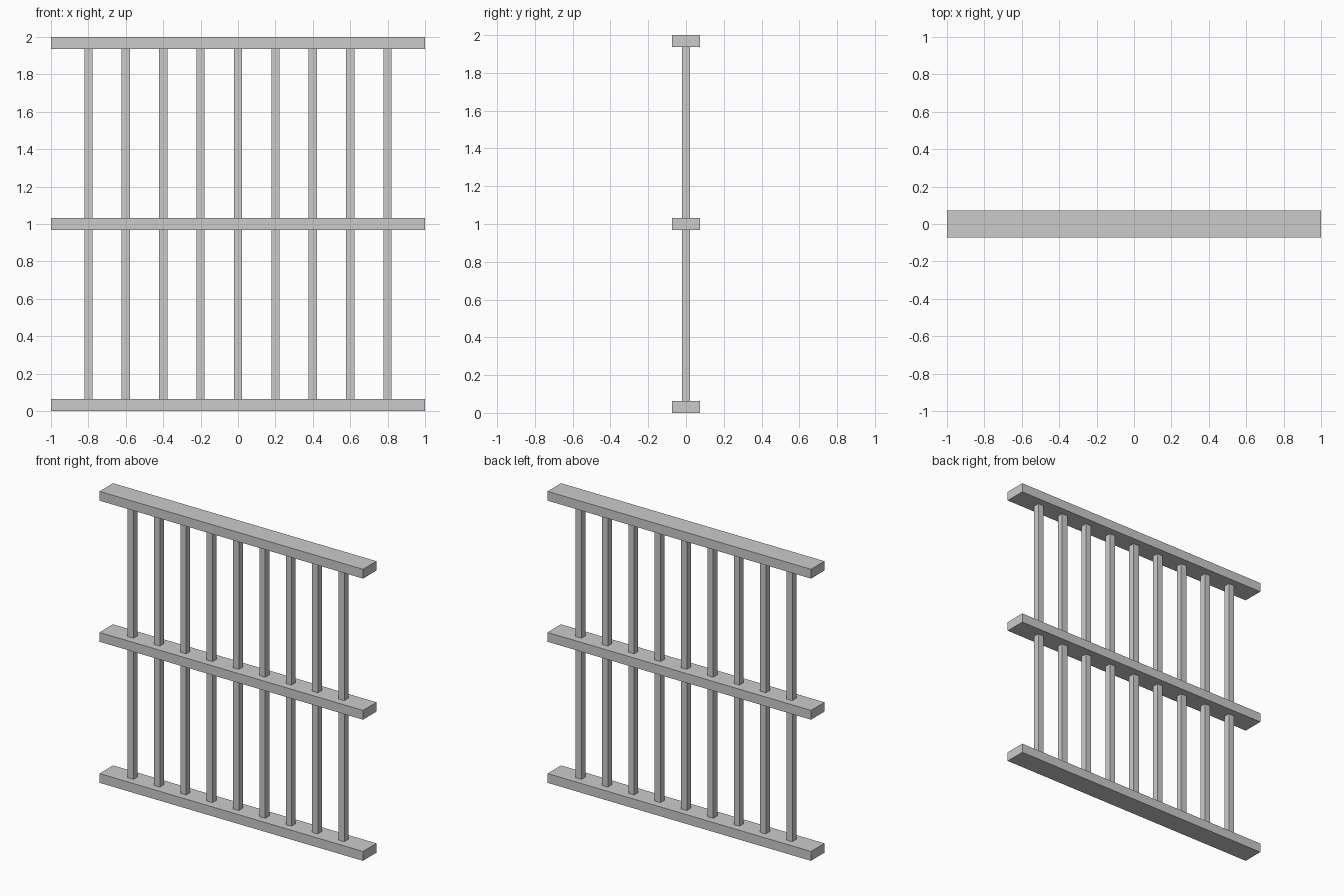
import bpy

if "Cube" in bpy.data.objects:
    bpy.data.objects.remove(bpy.data.objects["Cube"])

RAIL_D, RAIL_H = 0.146, 0.064
BAR_W = 0.044


def box(name, size, centre):
    bpy.ops.mesh.primitive_cube_add(size=1, location=centre)
    obj = bpy.context.object
    obj.name = name
    obj.scale = size
    bpy.ops.object.transform_apply(location=False, rotation=False, scale=True)
    return obj


# Three horizontal rails
rail_z = {"bottom_rail": RAIL_H / 2, "middle_rail": 1.0, "top_rail": 2 - RAIL_H / 2}
for name, z in rail_z.items():
    box(name, (2, RAIL_D, RAIL_H), (0, 0, z))

# Nine square bars in each of the two bays between the rails
bar_h = 1 - 1.5 * RAIL_H
for bay, z in (("lower", RAIL_H + bar_h / 2), ("upper", 2 - RAIL_H - bar_h / 2)):
    for i in range(9):
        box(f"{bay}_bar_{i + 1}", (BAR_W, BAR_W, bar_h), (-0.8 + 0.2 * i, 0, z))
